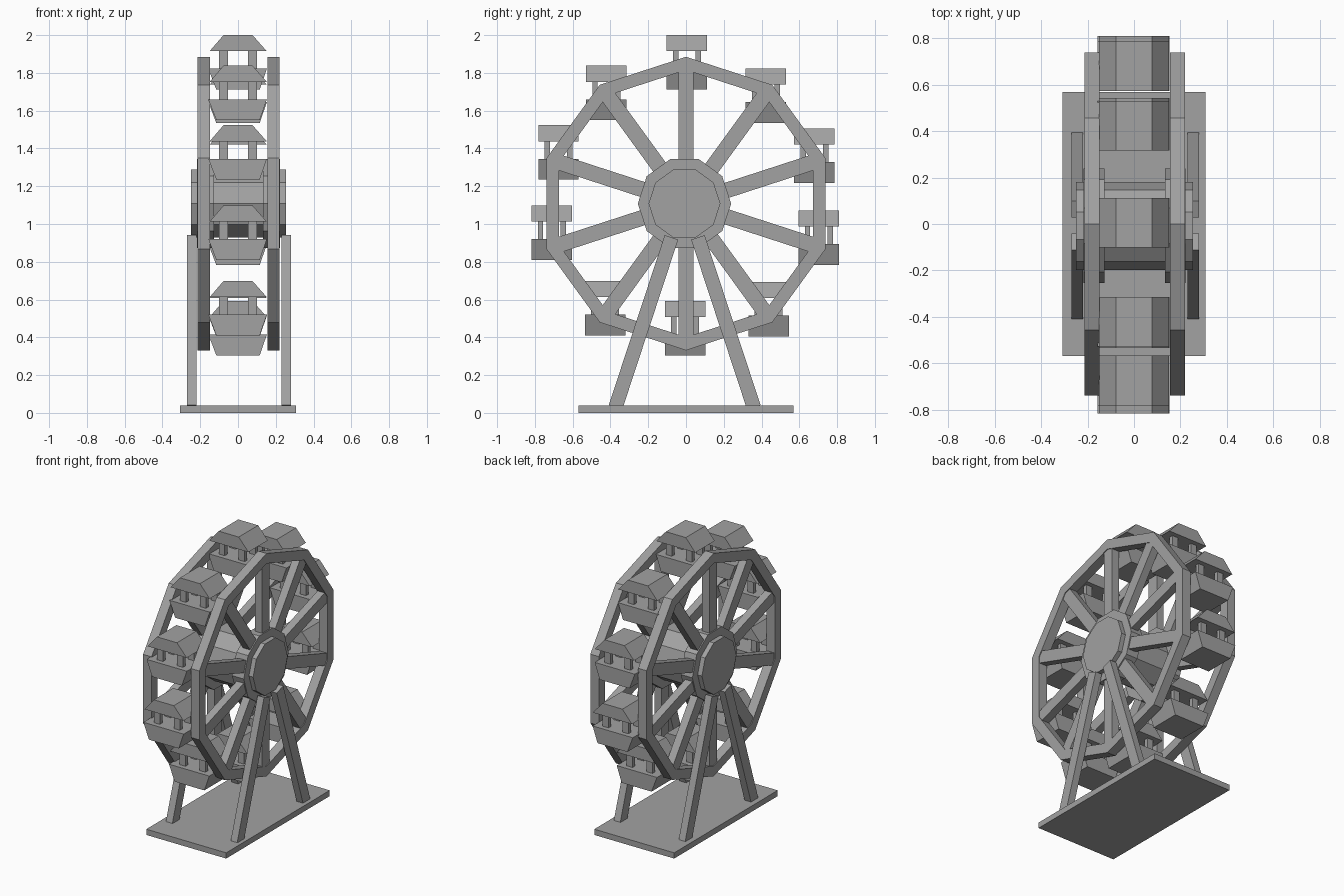
import bpy, bmesh
from math import sin, cos, pi, radians
from mathutils import Vector

cube = bpy.data.objects.get("Cube")
if cube:
    bpy.data.objects.remove(cube, do_unlink=True)

grey = bpy.data.materials.new("plain grey")
grey.use_nodes = True
COLOUR = (0.36, 0.36, 0.36, 1)
grey.diffuse_color = COLOUR
grey.node_tree.nodes["Principled BSDF"].inputs["Base Color"].default_value = COLOUR

WHEEL_Z = 1.108
SIDES = 10
STEP = 2 * pi / SIDES


def finish(name, bm):
    bmesh.ops.recalc_face_normals(bm, faces=bm.faces)
    mesh = bpy.data.meshes.new(name)
    bm.to_mesh(mesh)
    bm.free()
    mesh.materials.append(grey)
    obj = bpy.data.objects.new(name, mesh)
    bpy.context.collection.objects.link(obj)
    return obj


def add_prism(bm, profile, lo, hi, axis="x"):
    """Extrude a closed profile (yz for axis x, xz for axis y)."""
    def place(p, d):
        return (d, p[0], p[1]) if axis == "x" else (p[0], d, p[1])
    a = [bm.verts.new(place(p, lo)) for p in profile]
    b = [bm.verts.new(place(p, hi)) for p in profile]
    bm.faces.new(a)
    bm.faces.new(b)
    for i in range(len(a)):
        j = (i + 1) % len(a)
        bm.faces.new((a[i], a[j], b[j], b[i]))


def prism(name, profile, lo, hi, axis="x"):
    bm = bmesh.new()
    add_prism(bm, profile, lo, hi, axis)
    return finish(name, bm)


def decagon(radius, turn=0.0, y=0.0):
    return [(y + radius * sin(i * STEP + turn), WHEEL_Z + radius * cos(i * STEP + turn))
            for i in range(SIDES)]


def bar(start, end, width):
    """Rectangle profile running between two points."""
    s, e = Vector(start), Vector(end)
    d = (e - s).normalized() * width / 2
    n = Vector((-d.y, d.x))
    return [s + n, e + n, e - n, s - n]


def rect(x0, x1, z0, z1):
    return [(x0, z0), (x1, z0), (x1, z1), (x0, z1)]


def span(side, near, far, shift=0.003):
    return sorted((side * near + shift, side * far + shift))


def rim(name, outer, inner, lo, hi):
    bm = bmesh.new()
    loops = [[bm.verts.new((x, y, z)) for y, z in decagon(r)]
             for r, x in ((outer, lo), (outer, hi), (inner, hi), (inner, lo))]
    for k in range(4):
        a, b = loops[k], loops[(k + 1) % 4]
        for i in range(SIDES):
            j = (i + 1) % SIDES
            bm.faces.new((a[i], a[j], b[j], b[i]))
    return finish(name, bm)


# Ground plate and axle
prism("base_plate", rect(-0.308, 0.308, 0, 0.04), -0.57, 0.57, "y")
prism("axle", decagon(0.19, STEP / 2, -0.008), -0.25, 0.255)

# Two wheel faces with their hubs, spokes and supports
for side, label in ((1, "left"), (-1, "right")):
    rim(label + "_rim", 0.777, 0.707, *span(side, 0.152, 0.217))
    prism(label + "_hub", decagon(0.247, STEP / 2, -0.008), *span(side, 0.13, 0.22))

    bm = bmesh.new()
    for i in range(SIDES):
        s, c = sin(i * STEP), cos(i * STEP)
        profile = bar((0.15 * s, WHEEL_Z + 0.15 * c), (0.725 * s, WHEEL_Z + 0.725 * c), 0.082)
        add_prism(bm, profile, *span(side, 0.157, 0.212))
    finish(label + "_spokes", bm)

    for end, place in ((-1, "front"), (1, "back")):
        profile = bar((end * 0.366 - 0.007, 0.03), (end * 0.07 - 0.007, 0.929), 0.075)
        prism(f"{label}_{place}_leg", profile, *span(side, 0.225, 0.275, 0.005))

# Hanging cabins: centre of each one as (y, z)
CABINS = [(0.005, 1.857), (0.423, 1.68), (0.68, 1.362), (0.703, 0.928), (0.437, 0.55),
          (-0.005, 0.45), (-0.428, 0.555), (-0.71, 0.955), (-0.675, 1.38), (-0.422, 1.695)]
HALF = 0.107
for i, (y, z) in enumerate(CABINS):
    top, bottom = z + 0.143, z - 0.145
    eave, lip = top - 0.085, bottom + 0.11
    prism(f"cabin_{i}_canopy", [(-0.15, eave), (0.152, eave), (0.077, top), (-0.077, top)],
          y - HALF, y + HALF, "y")
    prism(f"cabin_{i}_tub", [(-0.115, bottom), (0.115, bottom), (0.153, lip), (-0.157, lip)],
          y - HALF, y + HALF, "y")
    bm = bmesh.new()
    for sx in (-1, 1):
        for sy in (-1, 1):
            x, py = sx * 0.077, y + sy * 0.06
            add_prism(bm, rect(x - 0.023, x + 0.023, lip - 0.01, eave + 0.01),
                      py - 0.014, py + 0.014, "y")
    finish(f"cabin_{i}_posts", bm)
